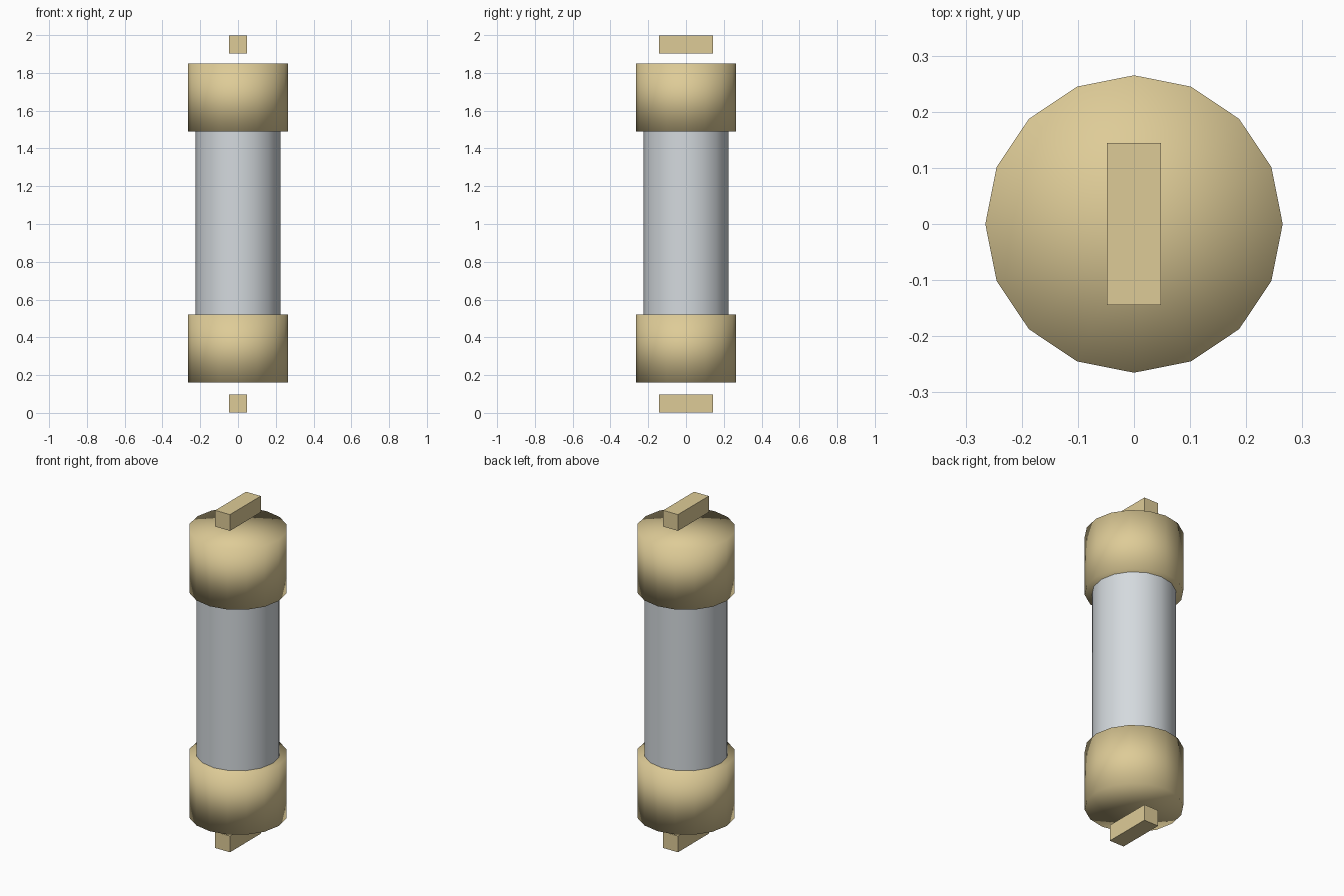
import bpy
import math

SIDES = 16

cube = bpy.data.objects.get("Cube")
if cube:
    bpy.data.objects.remove(cube, do_unlink=True)


def make_material(name, rgb):
    mat = bpy.data.materials.new(name)
    mat.use_nodes = True
    colour = (*rgb, 1.0)
    mat.diffuse_color = colour
    mat.node_tree.nodes["Principled BSDF"].inputs["Base Color"].default_value = colour
    return mat


brass = make_material("pale_brass", (0.73, 0.60, 0.31))
glass = make_material("pale_grey_glass", (0.66, 0.70, 0.73))


def cylinder(name, radius, bottom, top, mat, fill):
    bpy.ops.mesh.primitive_cylinder_add(
        vertices=SIDES, radius=radius, depth=top - bottom, end_fill_type=fill,
        location=(0, 0, (bottom + top) / 2))
    obj = bpy.context.object
    obj.name = name
    obj.data.materials.append(mat)
    bpy.ops.object.shade_smooth()
    return obj


def box(name, size, z, mat):
    bpy.ops.mesh.primitive_cube_add(size=1, location=(0, 0, z))
    obj = bpy.context.object
    obj.name = name
    obj.scale = size
    bpy.ops.object.transform_apply(location=False, rotation=False, scale=True)
    obj.data.materials.append(mat)
    return obj


# Tube, with its open ends hidden inside the caps
cylinder("glass_tube", 0.226, 0.25, 1.76, glass, 'NOTHING')

# Softly shaded end caps
cylinder("lower_cap", 0.265, 0.16, 0.52, brass, 'TRIFAN')
cylinder("upper_cap", 0.265, 1.49, 1.85, brass, 'TRIFAN')

# Flat contact bars floating just beyond each cap
for label, z in (("lower", 0.05), ("upper", 1.95)):
    box(label + "_contact_bar", (0.096, 0.288, 0.096), z, brass)
